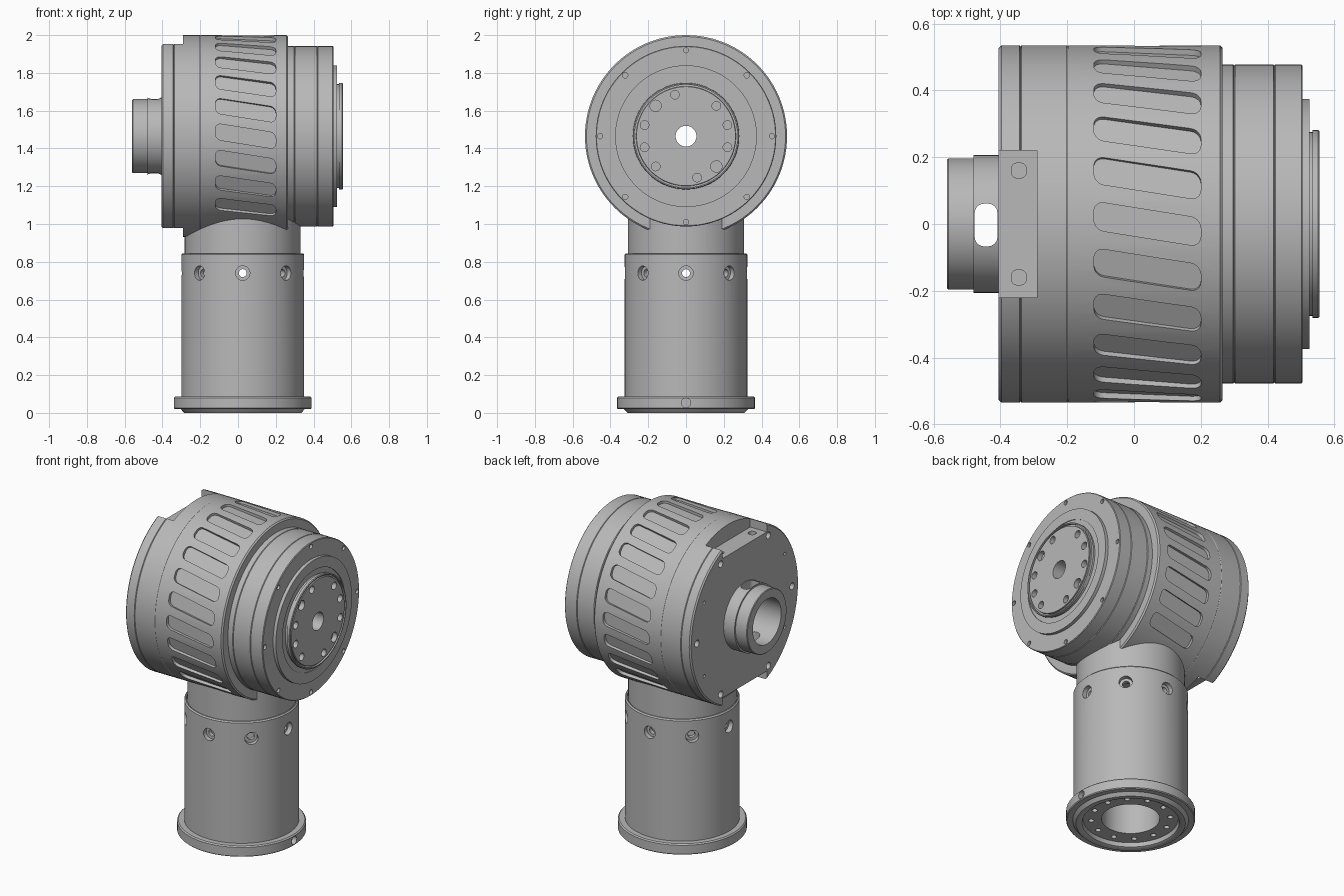
import bpy, bmesh
from math import sin, cos, radians, tau
from mathutils import Matrix, Vector

if "Cube" in bpy.data.objects:
    bpy.data.objects.remove(bpy.data.objects["Cube"])

AXIS_Z = 1.465      # height of the horizontal drum axis
STEM_X = 0.025      # offset of the vertical stem
DRUM_R = 0.535
SEGS = 96

metal = bpy.data.materials.new("satin grey metal")
metal.use_nodes = True
GREY = (0.48, 0.48, 0.48, 1)
metal.diffuse_color = GREY
metal.node_tree.nodes["Principled BSDF"].inputs["Base Color"].default_value = GREY
parts = []


def make_object(name, bm):
    bmesh.ops.recalc_face_normals(bm, faces=bm.faces[:])
    mesh = bpy.data.meshes.new(name)
    bm.to_mesh(mesh)
    bm.free()
    mesh.materials.append(metal)
    obj = bpy.data.objects.new(name, mesh)
    bpy.context.scene.collection.objects.link(obj)
    return obj


def lathe(name, profile, axis):
    """Revolve a closed (along, radius) profile about the drum or stem axis."""
    bm = bmesh.new()
    rings = []
    for i in range(SEGS):
        c, s = cos(tau * i / SEGS), sin(tau * i / SEGS)
        if axis == "x":
            ring = [bm.verts.new((a, r * c, AXIS_Z + r * s)) for a, r in profile]
        else:
            ring = [bm.verts.new((STEM_X + r * c, r * s, a)) for a, r in profile]
        rings.append(ring)
    n = len(profile)
    for i in range(SEGS):
        p, q = rings[i], rings[(i + 1) % SEGS]
        for j in range(n):
            k = (j + 1) % n
            bm.faces.new((p[j], p[k], q[k], q[j]))
    obj = make_object(name, bm)
    parts.append(obj)
    return obj


def pin(bm, centre, direction, radius, length):
    rot = Vector(direction).to_track_quat("Z", "Y").to_matrix().to_4x4()
    bmesh.ops.create_cone(bm, cap_ends=True, segments=20, radius1=radius, radius2=radius,
                          depth=length, matrix=Matrix.Translation(centre) @ rot)


def rounded_block(bm, size, corner, matrix):
    """Block with its four local vertical edges rounded."""
    tmp = bmesh.new()
    bmesh.ops.create_cube(tmp, size=1, matrix=Matrix.Diagonal((*size, 1)))
    edges = [e for e in tmp.edges if abs(e.verts[0].co.z - e.verts[1].co.z) > 1e-4]
    bmesh.ops.bevel(tmp, geom=edges, offset=corner, segments=5, profile=0.5, affect="EDGES")
    tmp.transform(matrix)
    mesh = bpy.data.meshes.new("block")
    tmp.to_mesh(mesh)
    tmp.free()
    bm.from_mesh(mesh)
    bpy.data.meshes.remove(mesh)


def cut(obj, bm):
    cutter = make_object("cutter", bm)
    cutter.hide_render = True
    mod = obj.modifiers.new("cut", "BOOLEAN")
    mod.operation, mod.solver, mod.object = "DIFFERENCE", "EXACT", cutter
    bpy.context.view_layer.update()
    graph = bpy.context.evaluated_depsgraph_get()
    mesh = bpy.data.meshes.new_from_object(obj.evaluated_get(graph))
    obj.modifiers.clear()
    obj.data = mesh
    bpy.data.objects.remove(cutter)


def on_drum(x, radius, degrees):
    a = radians(degrees)
    return (x, radius * cos(a), AXIS_Z + radius * sin(a))


# Drum with slanted grip recesses
drum = lathe("drum_housing", [(-0.2, 0.055), (-0.2, 0.533), (-0.197, DRUM_R), (0.257, DRUM_R),
                              (0.265, 0.527), (0.265, 0.055)], "x")
bm = bmesh.new()
shear = Matrix.Identity(4)
shear[1][0] = -0.16
for deg in range(0, 360, 15):
    if abs(deg - 270) <= 30:
        continue
    place = (Matrix.Translation((0.04, 0, AXIS_Z))
             @ Matrix.Rotation(radians(deg - 90), 4, "X")
             @ Matrix.Translation((0, 0, 0.567)) @ shear)
    rounded_block(bm, (0.32, 0.085, 0.1), 0.03, place)
cut(drum, bm)

# Rear cover with top and bottom notches, screw holes and bore
cover = lathe("rear_cover", [(-0.405, 0.14), (-0.405, 0.527), (-0.397, DRUM_R), (-0.343, DRUM_R),
                             (-0.34, 0.531), (-0.337, DRUM_R), (-0.203, DRUM_R), (-0.2, 0.533),
                             (-0.2, 0.055), (-0.3, 0.055), (-0.3, 0.14)], "x")
bm = bmesh.new()
for side in (-1, 1):
    bmesh.ops.create_cube(bm, size=1, matrix=Matrix.Translation((-0.37, 0, AXIS_Z + side * 0.535))
                          @ Matrix.Diagonal((0.16, 0.44, 0.2, 1)))
for deg in range(0, 360, 60):
    pin(bm, on_drum(-0.405, 0.47, deg), (1, 0, 0), 0.021, 0.08)
for deg in (30, 150, 210, 330):
    pin(bm, on_drum(-0.405, 0.46, deg), (1, 0, 0), 0.01, 0.04)
cut(cover, bm)
bm = bmesh.new()
for side in (-1, 1):
    for y in (-0.16, 0.16):
        rounded_block(bm, (0.045, 0.045, 0.05), 0.018,
                      Matrix.Translation((-0.345, y, AXIS_Z + side * 0.435)))
cut(cover, bm)

# Cable boss with a slot through its wall
boss = lathe("cable_boss", [(-0.56, 0.14), (-0.56, 0.192), (-0.556, 0.196), (-0.48, 0.196),
                            (-0.48, 0.206), (-0.4, 0.206), (-0.4, 0.14)], "x")
bm = bmesh.new()
rounded_block(bm, (0.068, 0.128, 0.6), 0.028, Matrix.Translation((-0.443, -0.003, AXIS_Z)))
cut(boss, bm)

# Output ring with seams and small edge holes
ring = lathe("output_ring", [(0.265, 0.055), (0.265, 0.478), (0.297, 0.478), (0.3, 0.474),
                             (0.303, 0.478), (0.417, 0.478), (0.42, 0.474), (0.423, 0.478),
                             (0.501, 0.478), (0.505, 0.474), (0.505, 0.375), (0.525, 0.375),
                             (0.525, 0.31), (0.52, 0.31), (0.52, 0.055)], "x")
bm = bmesh.new()
for deg in range(0, 360, 45):
    pin(bm, on_drum(0.505, 0.455, deg), (1, 0, 0), 0.014, 0.03)
cut(ring, bm)

# Output hub: twelve-place bolt circle with two places left blank
hub = lathe("output_hub", [(0.515, 0.055), (0.515, 0.275), (0.535, 0.275), (0.535, 0.282),
                           (0.551, 0.282), (0.555, 0.278), (0.555, 0.272), (0.543, 0.272),
                           (0.543, 0.264), (0.553, 0.262), (0.553, 0.055)], "x")
bm = bmesh.new()
for deg in range(15, 360, 30):
    if deg not in (75, 255):
        radius = 0.03 if deg in (135, 315) else 0.023
        pin(bm, on_drum(0.553, 0.227, deg), (1, 0, 0), radius, 0.06)
cut(hub, bm)

# Neck rising into the drum
lathe("neck", [(0.8, 0.1), (0.8, 0.307), (1.2, 0.307), (1.2, 0.1)], "z")

# Stem tube with eight counterbored holes
stem = lathe("stem_tube", [(0.08, 0.27), (0.08, 0.325), (0.838, 0.325), (0.845, 0.318),
                           (0.845, 0.312), (0.825, 0.312), (0.825, 0.27)], "z")
for radius, reach in ((0.038, 0.325), (0.021, 0.28)):
    bm = bmesh.new()
    for i in range(8):
        out = Vector((cos(tau * i / 8), sin(tau * i / 8), 0))
        pin(bm, out * reach + Vector((STEM_X, 0, 0.74)), out, radius, 0.06)
    cut(stem, bm)

# Base flange with recessed mounting face
flange = lathe("base_flange", [(0.25, 0.165), (0.03, 0.165), (0.03, 0.27), (0.005, 0.275),
                               (0, 0.285), (0, 0.31), (0.02, 0.328), (0.02, 0.36),
                               (0.025, 0.365), (0.08, 0.365), (0.087, 0.358), (0.087, 0.3),
                               (0.087, 0.272), (0.25, 0.272)], "z")
bm = bmesh.new()
for i in range(12):
    a = tau * (i + 0.5) / 12
    pin(bm, (STEM_X + 0.225 * cos(a), 0.225 * sin(a), 0.03), (0, 0, 1), 0.016, 0.08)
pin(bm, (STEM_X + 0.365, 0, 0.053), (1, 0, 0), 0.025, 0.06)
cut(flange, bm)

# Smooth curved walls, keep machined edges sharp
bpy.ops.object.select_all(action="DESELECT")
for obj in parts:
    obj.select_set(True)
bpy.context.view_layer.objects.active = parts[0]
bpy.ops.object.shade_smooth_by_angle(angle=radians(30))
